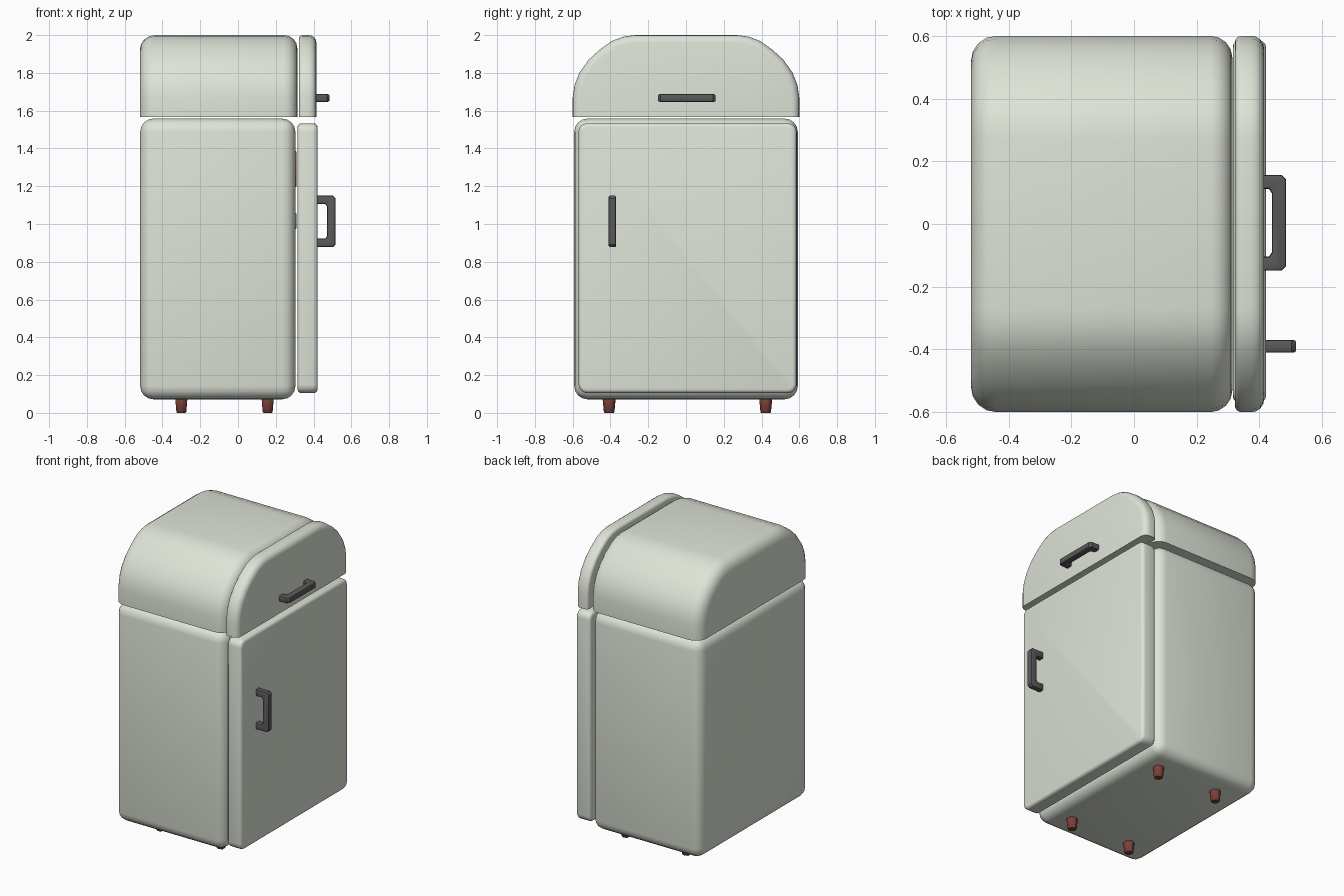
import bpy, bmesh
from math import sin, cos, pi
from mathutils import Vector, Matrix

if "Cube" in bpy.data.objects:
    bpy.data.objects.remove(bpy.data.objects["Cube"])


def material(name, rgb):
    m = bpy.data.materials.new(name)
    m.diffuse_color = (*rgb, 1)
    m.use_nodes = True
    m.node_tree.nodes["Principled BSDF"].inputs["Base Color"].default_value = m.diffuse_color
    return m


CREAM = material("cream_enamel", (0.73, 0.77, 0.68))
DARK = material("dark_metal", (0.1, 0.1, 0.1))
FOOT = material("foot_brown", (0.2, 0.05, 0.04))
TEAL = material("teal", (0.25, 0.6, 0.52))
RUST = material("rust", (0.5, 0.2, 0.1))
GREY = material("shelf_grey", (0.5, 0.52, 0.52))


def finish(name, bm, mat):
    bmesh.ops.recalc_face_normals(bm, faces=bm.faces[:])
    me = bpy.data.meshes.new(name)
    bm.to_mesh(me)
    bm.free()
    ob = bpy.data.objects.new(name, me)
    bpy.context.collection.objects.link(ob)
    me.materials.append(mat)
    bpy.ops.object.select_all(action='DESELECT')
    ob.select_set(True)
    bpy.context.view_layer.objects.active = ob
    bpy.ops.object.shade_smooth_by_angle(angle=0.7)
    return ob


def bevel(bm, edges, r, seg):
    bmesh.ops.bevel(bm, geom=edges, offset=r, segments=seg, profile=0.5,
                    affect='EDGES', clamp_overlap=True)


def box(name, lo, hi, r, seg, mat):
    lo, hi = Vector(lo), Vector(hi)
    bm = bmesh.new()
    bmesh.ops.create_cube(bm, size=1)
    for v in bm.verts:
        v.co = (lo + hi) / 2 + v.co * (hi - lo)
    if r:
        bevel(bm, bm.edges[:], r, seg)
    return finish(name, bm, mat)


def prism(pts, vec):
    bm = bmesh.new()
    f = bm.faces.new([bm.verts.new(p) for p in pts])
    r = bmesh.ops.extrude_face_region(bm, geom=[f], use_keep_orig=True)
    bmesh.ops.translate(bm, vec=vec,
                        verts=[e for e in r["geom"] if isinstance(e, bmesh.types.BMVert)])
    bmesh.ops.recalc_face_normals(bm, faces=bm.faces[:])
    return bm


# freezer parts: arched profile, end rims rounded, bottom edge kept crisp
def arch(name, x0, x1, r_back, r_front, seg):
    half = [(0.6, 1.566), (0.6, 1.67), (0.59, 1.735), (0.565, 1.8), (0.515, 1.87),
            (0.455, 1.925), (0.39, 1.97), (0.33, 1.992), (0.27, 2.0)]
    outline = half + [(-y, z) for y, z in reversed(half)]
    bm = prism([(x0, y, z) for y, z in outline], (x1 - x0, 0, 0))
    for x, r in ((x0, r_back), (x1, r_front)):
        rim = [e for e in bm.edges if all(abs(v.co.x - x) < 1e-5 for v in e.verts)
               and max(v.co.z for v in e.verts) > 1.6]
        bevel(bm, rim, r, seg)
    return finish(name, bm, CREAM)


arch("freezer_cabinet", -0.52, 0.314, 0.08, 0.07, 4)
arch("freezer_door", 0.322, 0.415, 0.02, 0.04, 4)

# main cabinet with a hollow interior
cabinet = box("main_cabinet", (-0.518, -0.592, 0.072), (0.304, 0.592, 1.558), 0.07, 4, CREAM)
cutter = box("cavity_cutter", (-0.44, -0.5, 0.17), (0.5, 0.5, 1.46), 0.03, 2, CREAM)
cutter.hide_render = True
mod = cabinet.modifiers.new("cavity", 'BOOLEAN')
mod.operation, mod.object, mod.solver = 'DIFFERENCE', cutter, 'EXACT'
bpy.context.view_layer.objects.active = cabinet
bpy.ops.object.modifier_apply(modifier="cavity")
bpy.data.objects.remove(cutter)

# main door: rounded rectangle with softened rims
corners = []
rad = 0.045
for k, (y, z) in enumerate([(0.585, 1.533), (-0.569, 1.533), (-0.569, 0.105), (0.585, 0.105)]):
    sy, sz = (1 if y > 0 else -1), (1 if z > 1 else -1)
    for i in range(5):
        a = k * pi / 2 + i * pi / 8
        corners.append((0.315, y - sy * rad + rad * cos(a), z - sz * rad + rad * sin(a)))
bm = prism(corners, (0.106, 0, 0))
rims = [e for e in bm.edges if abs(e.verts[0].co.x - e.verts[1].co.x) < 1e-5]
bevel(bm, rims, 0.02, 3)
finish("main_door", bm, CREAM)

# shelves and goods behind the door
for i, z in enumerate((0.45, 0.83, 1.18)):
    box(f"shelf_{i + 1}", (-0.44, -0.5, z - 0.012), (0.29, 0.5, z + 0.012), 0, 0, GREY)
box("teal_carton", (0.16, -0.25, 0.97), (0.311, -0.05, 1.06), 0.008, 1, TEAL)
box("carton_stand", (0.16, -0.25, 0.842), (0.29, -0.05, 0.97), 0, 0, GREY)
box("rust_carton", (0.16, 0.05, 1.192), (0.311, 0.25, 1.39), 0.008, 1, RUST)


# handles: C-shaped bar with chamfered corners
def handle(name, pos, depth, length, turned=False):
    h, t, c = length / 2, 0.045, 0.014
    half = [(-0.01, h), (depth - c, h), (depth, h - c)]
    inner = [(depth - t, h - t - c), (depth - t - c * 0.7, h - t), (-0.01, h - t)]
    outline = (half + [(x, -z) for x, z in reversed(half)]
               + [(x, -z) for x, z in reversed(inner)] + inner)
    bm = prism([(x, -0.02, z) for x, z in outline], (0, 0.04, 0))
    bevel(bm, [e for e in bm.edges if abs(e.verts[0].co.y - e.verts[1].co.y) < 1e-5], 0.008, 2)
    if turned:
        bm.transform(Matrix.Rotation(pi / 2, 4, 'X'))
    bm.transform(Matrix.Translation(pos))
    finish(name, bm, DARK)


handle("main_handle", (0.421, -0.39, 1.014), 0.096, 0.272)
handle("freezer_handle", (0.415, 0.004, 1.667), 0.07, 0.306, True)

# tapered feet
for sx, x in (("left", -0.3), ("right", 0.157)):
    for sy, y in (("front", -0.407), ("back", 0.422)):
        bm = bmesh.new()
        bmesh.ops.create_cone(bm, cap_ends=True, segments=6, radius1=0.03, radius2=0.038,
                              depth=0.085, matrix=Matrix.Translation((x, y, 0.0425)))
        bevel(bm, bm.edges[:], 0.005, 1)
        finish(f"{sy}_{sx}_foot", bm, FOOT)
